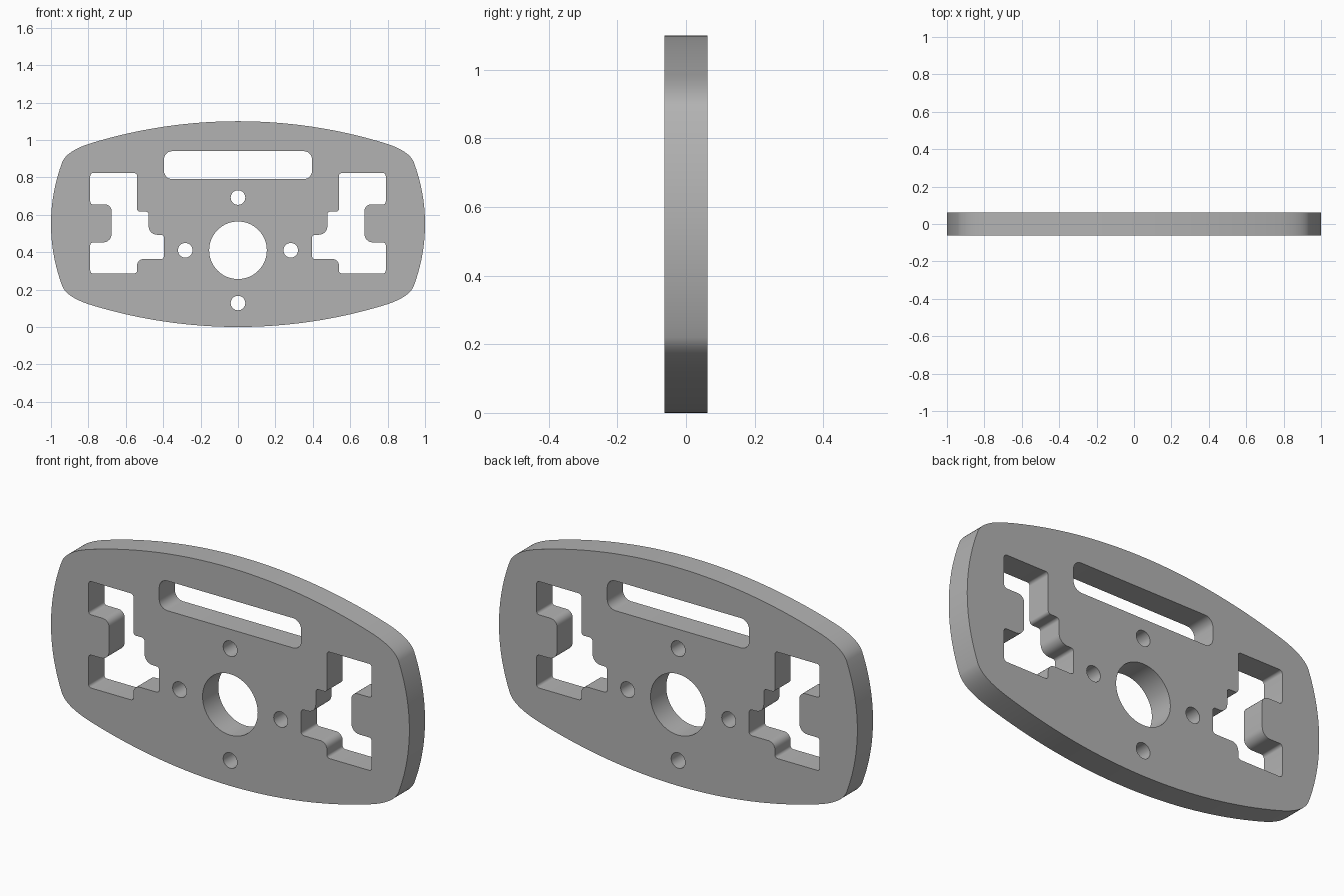
import bpy, math
from mathutils import Vector, Matrix

cube = bpy.data.objects.get("Cube")
if cube:
    bpy.data.objects.remove(cube, do_unlink=True)

THICK, HEIGHT = 0.125, 1.10
MID = HEIGHT / 2

grey = bpy.data.materials.new("plate grey")
grey.use_nodes = True
colour = (0.45, 0.45, 0.45, 1)
grey.diffuse_color = colour
grey.node_tree.nodes["Principled BSDF"].inputs["Base Color"].default_value = colour


def circle(x, z, r, n):
    return [(x + r * math.cos(2 * math.pi * i / n), z + r * math.sin(2 * math.pi * i / n))
            for i in range(n)]


def rounded(corners, steps=6):
    """Right-angled polygon of (x, z, radius) with circular corner fillets."""
    pts = []
    for i, (x, z, r) in enumerate(corners):
        p = Vector((x, z))
        a = (Vector(corners[i - 1][:2]) - p).normalized()
        b = (Vector(corners[(i + 1) % len(corners)][:2]) - p).normalized()
        centre = p + (a + b) * r
        for k in range(steps + 1):
            t = math.pi / 2 * k / steps
            pts.append(tuple(centre - b * r * math.cos(t) - a * r * math.sin(t)))
    return pts


def mirror(pts):
    return [(-x, z) for x, z in reversed(pts)]


def outline():
    """Shallow top and side arcs joined by a soft corner, mirrored four ways."""
    top_r, side_r = 2.69, 0.94
    top = lambda x: MID - top_r + math.sqrt(top_r ** 2 - x * x)
    side = lambda z: 1 - side_r + math.sqrt(side_r ** 2 - z * z)
    quarter = [(0.78 * i / 16, top(0.78 * i / 16)) for i in range(17)]
    a, c, b = Vector(quarter[-1]), Vector((0.916, 0.393)), Vector((side(0.33), 0.33))
    for i in range(1, 13):
        t = i / 12
        quarter.append(tuple(a * (1 - t) ** 2 + c * 2 * t * (1 - t) + b * t * t))
    quarter += [(side(0.33 * (1 - i / 10)), 0.33 * (1 - i / 10)) for i in range(1, 11)]
    half = quarter + [(x, -z) for x, z in reversed(quarter[:-1])]
    full = half + [(-x, z) for x, z in reversed(half[1:-1])]
    return [(x, z + MID) for x, z in full]


# Stepped grip pocket on the right-hand side of the plate
S, L = 0.015, 0.045
pocket = rounded([
    (-0.79, 0.823, S), (-0.54, 0.823, S), (-0.54, 0.617, S), (-0.478, 0.617, S),
    (-0.478, 0.493, L), (-0.396, 0.493, S), (-0.396, 0.363, S), (-0.54, 0.363, 0.035),
    (-0.54, 0.286, S), (-0.79, 0.286, S), (-0.79, 0.452, S), (-0.676, 0.452, L),
    (-0.676, 0.655, 0.035), (-0.79, 0.655, S)])

# Display slot, centre bore and bolt holes
slot = rounded([(sx * 0.396, 0.865 + sz * 0.075, 0.045)
                for sx, sz in ((-1, 1), (1, 1), (1, -1), (-1, -1))])
loops = [outline(), pocket, mirror(pocket), slot, circle(0, 0.41, 0.154, 64)]
loops += [circle(0.282 * dx, 0.41 + 0.282 * dz, 0.039, 32)
          for dx, dz in ((1, 0), (-1, 0), (0, 1), (0, -1))]

# Filled, extruded profile with holes
curve = bpy.data.curves.new("wheel_plate", "CURVE")
curve.dimensions = "2D"
curve.fill_mode = "BOTH"
curve.extrude = THICK / 2
for pts in loops:
    spline = curve.splines.new("POLY")
    spline.points.add(len(pts) - 1)
    for point, (x, z) in zip(spline.points, pts):
        point.co = (x, z, 0, 1)
    spline.use_cyclic_u = True
plate = bpy.data.objects.new("wheel_plate", curve)
bpy.context.collection.objects.link(plate)

# Convert to a mesh, stand upright and smooth the curved walls
bpy.ops.object.select_all(action="DESELECT")
plate.select_set(True)
bpy.context.view_layer.objects.active = plate
bpy.ops.object.convert(target="MESH")
plate = bpy.context.view_layer.objects.active
plate.data.transform(Matrix.Rotation(math.pi / 2, 4, "X"))
plate.data.materials.clear()
plate.data.materials.append(grey)
bpy.ops.object.mode_set(mode="EDIT")
bpy.ops.mesh.select_all(action="SELECT")
bpy.ops.mesh.remove_doubles(threshold=0.0001)
bpy.ops.mesh.normals_make_consistent(inside=False)
bpy.ops.object.mode_set(mode="OBJECT")
bpy.ops.object.shade_smooth_by_angle(angle=math.radians(30))
